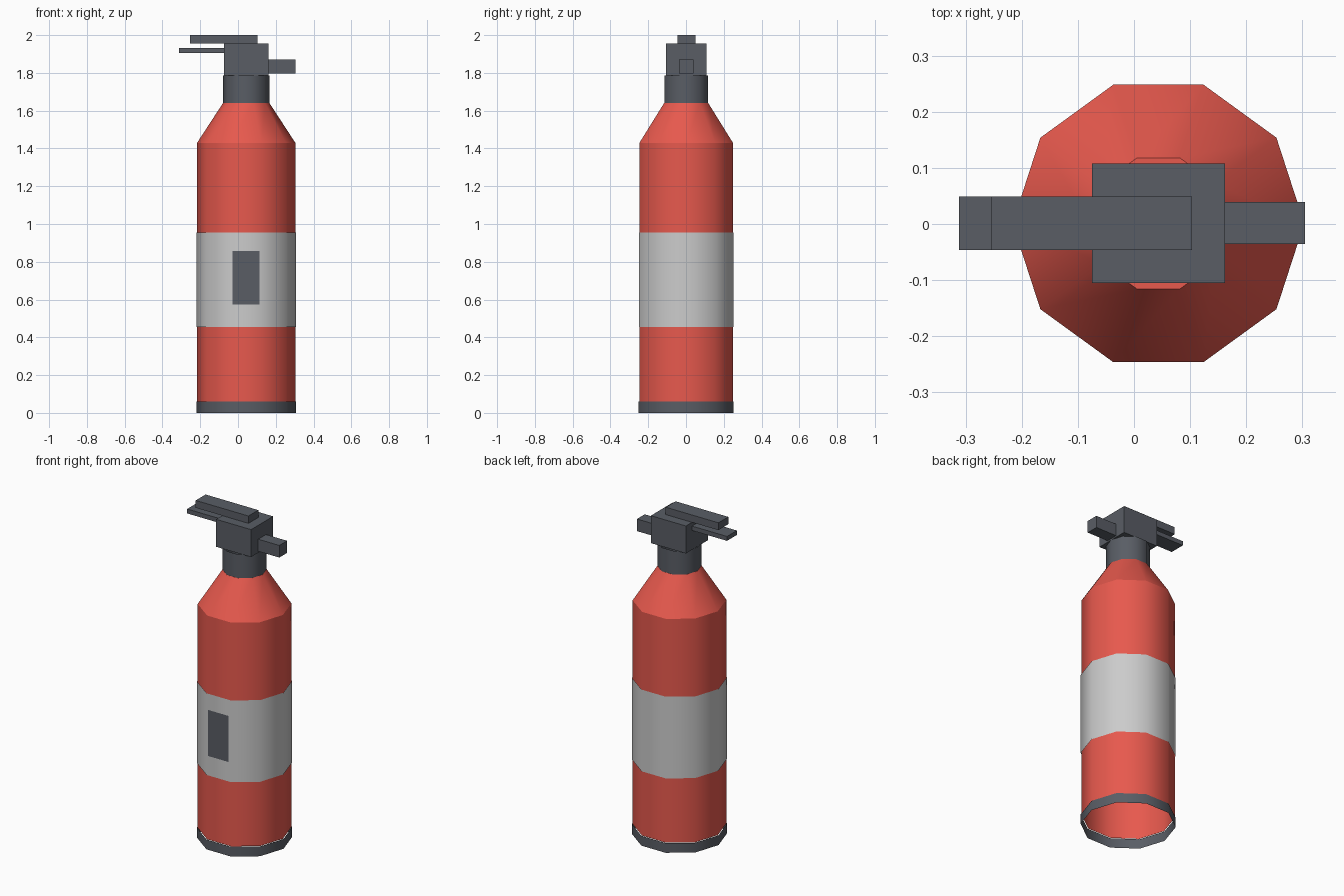
import bpy, bmesh, math

if "Cube" in bpy.data.objects:
    bpy.data.objects.remove(bpy.data.objects["Cube"])

CX, CY, SIDES = 0.0435, 0.001, 10


def material(name, rgb):
    m = bpy.data.materials.new(name)
    m.diffuse_color = (*rgb, 1)
    m.use_nodes = True
    m.node_tree.nodes["Principled BSDF"].inputs["Base Color"].default_value = m.diffuse_color
    return m


RED = material("red_paint", (0.80, 0.10, 0.075))
DARK = material("dark_metal", (0.10, 0.11, 0.13))
PALE = material("pale_grey", (0.55, 0.55, 0.55))


def finish(name, bm, mat):
    me = bpy.data.meshes.new(name)
    bm.to_mesh(me)
    bm.free()
    me.materials.append(mat)
    ob = bpy.data.objects.new(name, me)
    bpy.context.collection.objects.link(ob)
    return ob


def lathe(name, profile, mat, cap_top=False):
    """Ten-sided shell, smooth around, with crisp horizontal edges."""
    bm = bmesh.new()
    rings = []
    for r, z in profile:
        angles = [2 * math.pi * i / SIDES for i in range(SIDES)]
        rings.append([bm.verts.new((CX + r * math.cos(a), CY + r * math.sin(a), z))
                      for a in angles])
    for lo, hi in zip(rings, rings[1:]):
        for i in range(SIDES):
            j = (i + 1) % SIDES
            bm.faces.new((lo[i], lo[j], hi[j], hi[i])).smooth = True
    if cap_top:
        bm.faces.new(rings[-1])
    for e in bm.edges:
        if abs(e.verts[0].co.z - e.verts[1].co.z) < 1e-5:
            e.smooth = False
    return finish(name, bm, mat)


def box(name, x, y, z, mat):
    bm = bmesh.new()
    bmesh.ops.create_cube(bm, size=1)
    for v in bm.verts:
        v.co = [(a + b) / 2 + c * (b - a) for (a, b), c in zip((x, y, z), v.co)]
    return finish(name, bm, mat)


# Tank with tapered shoulder, open underneath
lathe("tank", [(0.26, 0.06), (0.26, 1.43), (0.123, 1.64)], RED, cap_top=True)

# Open rings and sleeves around the tank
lathe("base_ring", [(0.2645, 0), (0.2645, 0.06)], DARK)
lathe("label_band", [(0.2635, 0.455), (0.2635, 0.955)], PALE)
lathe("neck", [(0.122, 1.64), (0.122, 1.785)], DARK)

# Dark panel on the front facet
bm = bmesh.new()
panel_y = CY - 0.2635 * math.cos(math.pi / SIDES) - 0.002
bm.faces.new([bm.verts.new((x, panel_y, z)) for x, z in
              ((-0.028, 0.575), (0.113, 0.575), (0.113, 0.857), (-0.028, 0.857))])
finish("front_panel", bm, DARK)

# Valve head, levers and outlet
box("valve_block", (-0.075, 0.162), (-0.105, 0.108), (1.787, 1.955), DARK)
box("top_lever", (-0.254, 0.103), (-0.046, 0.049), (1.955, 2.0), DARK)
box("carry_handle", (-0.312, -0.075), (-0.046, 0.049), (1.905, 1.932), DARK)
box("outlet_nozzle", (0.162, 0.305), (-0.036, 0.039), (1.796, 1.87), DARK)
